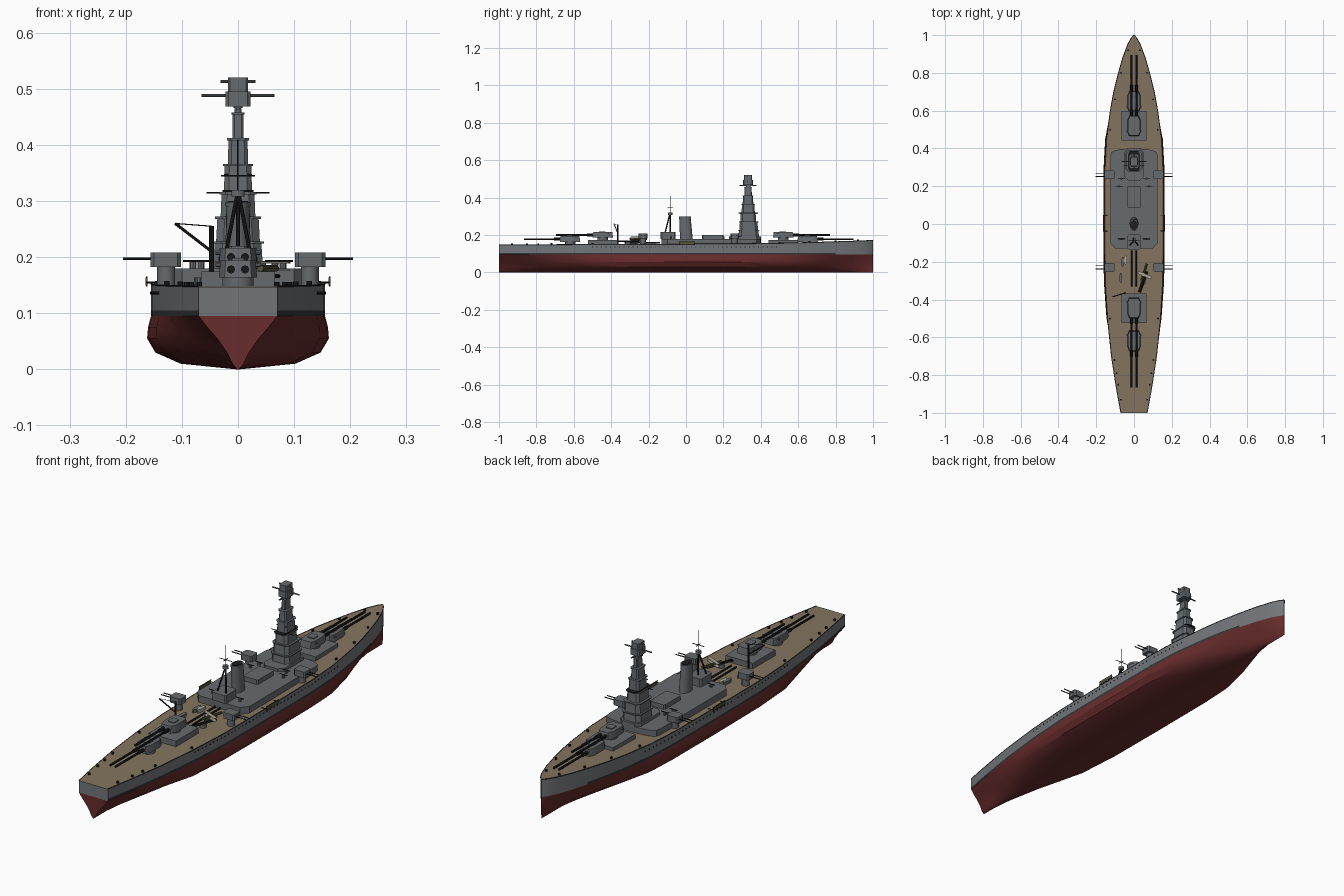
import bpy, bmesh, math
from mathutils import Vector

if "Cube" in bpy.data.objects:
    bpy.data.objects.remove(bpy.data.objects["Cube"])


def material(name, r, g, b):
    m = bpy.data.materials.new(name)
    m.use_nodes = True
    m.diffuse_color = (r, g, b, 1)
    m.node_tree.nodes["Principled BSDF"].inputs["Base Color"].default_value = (r, g, b, 1)
    return m


HULL = material("hull grey", .17, .18, .19)
RED = material("bottom red", .14, .025, .025)
BOOT = material("boot stripe", .035, .037, .04)
WOOD = material("deck wood", .23, .175, .115)
GREY = material("structure grey", .135, .145, .155)
BLACK = material("fitting black", .012, .012, .013)
OLIVE = material("aircraft olive", .09, .085, .04)
PALE = material("boat pale", .42, .39, .32)


def finish(name, bm, *mats, smooth=True):
    bmesh.ops.recalc_face_normals(bm, faces=bm.faces)
    me = bpy.data.meshes.new(name)
    bm.to_mesh(me)
    bm.free()
    ob = bpy.data.objects.new(name, me)
    bpy.context.collection.objects.link(ob)
    for m in mats:
        me.materials.append(m)
    if smooth:
        bpy.ops.object.select_all(action='DESELECT')
        bpy.context.view_layer.objects.active = ob
        ob.select_set(True)
        bpy.ops.object.shade_smooth_by_angle(angle=math.radians(32))
    return ob


def loft(bm, rings, caps=True):
    """Skin a list of closed rings."""
    vr = [[bm.verts.new(p) for p in r] for r in rings]
    n = len(vr[0])
    for a, b in zip(vr, vr[1:]):
        for i in range(n):
            bm.faces.new((a[i], a[(i + 1) % n], b[(i + 1) % n], b[i]))
    if caps:
        bm.faces.new(vr[0])
        bm.faces.new(vr[-1])


def prism(name, plan, z0, z1, mat, taper=1.0, shift=0.0):
    cy = sum(p[1] for p in plan) / len(plan)
    bm = bmesh.new()
    loft(bm, [[(x, y, z0) for x, y in plan],
              [(x * taper, cy + (y - cy) * taper + shift, z1) for x, y in plan]])
    return finish(name, bm, mat)


def rect(hw, y0, y1, c=0.0, x=0.0):
    """Rectangle plan with optional cut corners."""
    if not c:
        return [(x - hw, y0), (x + hw, y0), (x + hw, y1), (x - hw, y1)]
    return [(x - hw + c, y0), (x + hw - c, y0), (x + hw, y0 + c), (x + hw, y1 - c),
            (x + hw - c, y1), (x - hw + c, y1), (x - hw, y1 - c), (x - hw, y0 + c)]


def oval(rx, ry, cy, n=20, x=0.0):
    return [(x + rx * math.cos(2 * math.pi * i / n), cy + ry * math.sin(2 * math.pi * i / n))
            for i in range(n)]


def spars(name, segs, r, mat, n=8):
    """Round bars between pairs of points."""
    bm = bmesh.new()
    for a, b in segs:
        a, b = Vector(a), Vector(b)
        q = (b - a).to_track_quat('Z', 'Y')
        ring = [q @ Vector((r * math.cos(2 * math.pi * i / n), r * math.sin(2 * math.pi * i / n), 0))
                for i in range(n)]
        loft(bm, [[a + p for p in ring], [b + p for p in ring]])
    return finish(name, bm, mat)


# Hull: stations of (y, half beam), blended from a V at the ends to a bulged middle
STATIONS = [(-1, .07), (-.93, .083), (-.85, .097), (-.7, .12), (-.5, .141), (-.3, .153),
            (0, .155), (.3, .154), (.45, .146), (.6, .126), (.7, .108), (.8, .083),
            (.88, .06), (.95, .034), (.985, .015), (1, .002)]
LEVELS = [(.095, 1, 1), (.075, 1.035, .78), (.055, 1.045, .53), (.03, .95, .28),
          (.01, .66, .14), (0, .02, .02)]


def half_beam(y):
    for (a, wa), (b, wb) in zip(STATIONS, STATIONS[1:]):
        if a <= y <= b:
            return wa + (wb - wa) * (y - a) / (b - a)


def deck_z(y):
    return .151 + (.02 * y * y if y > 0 else .004 * y)


rings = []
for y, w in STATIONS:
    t = min(1, (1 - abs(y)) / .55)
    t = t * t * (3 - 2 * t)
    side = [(w, deck_z(y)), (w, .105)]
    side += [(w * (v + (full - v) * t), z) for z, full, v in LEVELS]
    rings.append([(x, y, z) for x, z in side] + [(-x, y, z) for x, z in reversed(side)])
bm = bmesh.new()
loft(bm, rings)
# Split the flat transom at the paint line
bmesh.ops.bisect_plane(bm, geom=bm.verts[:] + bm.edges[:] + bm.faces[:],
                       plane_co=(0, 0, .095), plane_no=(0, 0, 1))
bm.normal_update()
for f in bm.faces:
    c = f.calc_center_median()
    if abs(f.normal.z) > .9 and c.z > .13:
        f.material_index = 3
    elif c.z < .095:
        f.material_index = 1
    elif c.z < .105 and -.99 < c.y < .8:
        f.material_index = 2
finish("hull", bm, HULL, RED, BOOT, WOOD)

# Deck edge rail, portholes and bollards
edge, ports, bits = [], [], []
for s in (-1, 1):
    pts = [(s * w, y, deck_z(y) + .001) for y, w in STATIONS]
    edge += list(zip(pts, pts[1:]))
    for i in range(42):
        y = -.5 + i * .024
        w = half_beam(y)
        ports.append(((s * (w - .003), y, .136), (s * (w + .0015), y, .136)))
    for y in (-.93, -.85, -.79, -.72, -.5, .5, .66, .8, .92):
        x = s * (half_beam(y) - .014)
        bits.append(((x, y, .145), (x, y, deck_z(y) + .008)))
spars("deck_edge", edge, .0015, BOOT, 4)
spars("portholes", ports, .003, BLACK, 6)
spars("bollards", bits, .005, BLACK)

# Superstructure deck with a rounded forward end
front = [(.125 * math.cos(a), .36 + .04 * math.sin(a) ** .6)
         for a in [math.pi * i / 12 for i in range(1, 12)]]
prism("superstructure_deck", [(-.1, -.13), (.1, -.13), (.125, -.1), (.125, .36)] + front
      + [(-.125, .36), (-.125, -.1)], .145, .18, GREY)
prism("midship_house", rect(.036, .085, .2, .006), .18, .2, GREY)
prism("aft_house", rect(.034, -.135, -.055, .006), .18, .215, GREY)
prism("forward_house", rect(.05, .23, .4, .02), .18, .193, GREY)

# Stepped bridge tower
TIERS = [(.044, .28, .39, .19, .228), (.039, .285, .385, .228, .272),
         (.031, .29, .375, .272, .316), (.025, .297, .368, .32, .366),
         (.018, .303, .36, .366, .412), (.01, .312, .352, .412, .458),
         (.006, .32, .344, .458, .47)]
for i, (hw, y0, y1, z0, z1) in enumerate(TIERS):
    prism(f"tower_tier_{i + 1}", rect(hw, y0, y1, hw * .35), z0, z1, GREY, .94)
    prism(f"tower_ledge_{i + 1}", rect(hw + .002, y0 - .002, y1 + .002, hw * .35), z1 - .004, z1, GREY)
prism("tower_platform", rect(.028, .28, .385, .01), .316, .32, BLACK)
prism("tower_head", rect(.022, .305, .358, .005), .468, .495, GREY)
prism("tower_cap", rect(.018, .309, .354, .004), .495, .52, GREY)
spars("rangefinder", [((-.065, .33, .488), (.065, .33, .488))], .003, GREY)
spars("tower_arms", [((-.031, .33, .513), (.031, .33, .513)), ((0, .285, .465), (0, .378, .465))],
      .003, GREY)
spars("tower_yards", [((-.056, .31, .315), (.056, .31, .315)),
                      ((-.025, .3, .347), (.025, .3, .347))], .0015, BLACK, 5)

# Raked funnel
prism("funnel", oval(.023, .034, .002), .18, .297, GREY, .9, -.008)
prism("funnel_rim", oval(.022, .032, -.006), .29, .298, GREY)
prism("funnel_opening", oval(.018, .027, -.006), .298, .3, BLACK)

# Tripod mast
top = (0, -.085, .318)
spars("tripod_mast", [((0, -.085, .2), top), ((-.027, -.12, .18), top), ((.027, -.12, .18), top)],
      .0035, BLACK)
spars("mast_pole", [(top, (0, -.085, .41)), ((-.03, -.085, .345), (.03, -.085, .345)),
                    ((0, -.1, .345), (0, -.07, .345))], .0015, BLACK, 5)
prism("mast_lookout", oval(.012, .012, -.085, 12), .308, .32, GREY)


# Main turrets: d is the way the guns point
def main_turret(label, cy, d, z, reach):
    prism(label + "_barbette", oval(.028, .028, cy), .145, z, GREY)
    plan = [(-.026, -.055), (.026, -.055), (.034, -.035), (.034, .03),
            (.024, .055), (-.024, .055), (-.034, .03), (-.034, -.035)]
    prism(label + "_house", [(x, cy + d * y) for x, y in plan], z, z + .03, GREY, .92)
    prism(label + "_hood", rect(.016, cy - .02, cy + .015, .004), z + .03, z + .034, GREY)
    spars(label + "_rangefinder", [((-.04, cy - d * .03, z + .022), (.04, cy - d * .03, z + .022))],
          .004, GREY)
    for name, y0, y1, r in (("_sleeves", .05, .085, .0075), ("_barrels", .08, reach, .0048)):
        spars(label + name, [((x, cy + d * y0, z + .014), (x, cy + d * y1, z + .014))
                             for x in (-.0125, .0125)], r, BLACK)


for label, d, low, high in (("bow", 1, .65, .52), ("stern", -1, -.62, -.445)):
    main_turret(label + "_low_turret", low, d, .164, .245)
    main_turret(label + "_high_turret", high, d, .186, .25)
    prism(label + "_turret_base", rect(.066, high - .078, high + .078), .145, .174, GREY)

# Beam turrets and side fittings, mirrored
for s, side in ((1, "left"), (-1, "right")):
    for y, end in ((.26, "fore"), (-.23, "aft")):
        label = f"{side}_{end}_beam_turret"
        prism(label + "_stand", oval(.016, .016, y, 12, s * .128), .14, .183, GREY)
        prism(label, rect(.027, y - .023, y + .023, .006, s * .129), .182, .208, GREY)
        spars(label + "_guns", [((s * .15, y + o, .197), (s * .205, y + o, .197))
                                for o in (-.009, .009)], .0022, BLACK)
    for i, (x, y) in enumerate(((.066, .24), (.08, .2), (.066, -.08))):
        prism(f"{side}_small_gun_{i}", oval(.006, .006, y, 8, s * x), .18, .192, GREY)
        spars(f"{side}_small_barrel_{i}", [((s * (x - .018), y, .193), (s * (x + .018), y, .193))],
              .002, BLACK, 6)
    # Hanging side ladder with stays
    prism(f"{side}_ladder", rect(.0015, -.035, .045, 0, s * .163), .15, .163, OLIVE)
    spars(f"{side}_ladder_frame", [((s * .163, -.037, z), (s * .163, .047, z)) for z in (.149, .164)]
          + [((s * .14, y, .155), (s * .163, y, .155)) for y in (-.037, .047)], .0018, BLACK, 5)

# Catapult rails, crane, aircraft and boats on the after deck
spars("deck_rails", [((x, -.14, .158), (x, -.33, .158)) for x in (-.012, .012)], .004, BLACK, 6)
spars("catapult", [((.025, -.36, .166), (.065, -.25, .166)), ((.032, -.362, .166), (.072, -.252, .166))],
      .004, BLACK, 6)
prism("catapult_base", oval(.014, .014, -.31, 12, .048), .148, .164, GREY)
spars("crane_post", [((-.047, -.365, .148), (-.047, -.365, .255))], .0045, BLACK)
spars("crane_jib", [((-.047, -.365, .21), (-.112, -.385, .26))], .0028, BLACK, 6)
spars("crane_stay", [((-.047, -.365, .255), (-.112, -.385, .26))], .001, BLACK, 4)
spars("aircraft_body", [((.04, -.3, .18), (.068, -.21, .18))], .006, OLIVE)
spars("aircraft_float", [((.045, -.295, .17), (.062, -.235, .17))], .004, OLIVE)
for z in (.176, .189):
    prism("aircraft_wing", [(.018, -.262), (.022, -.248), (.094, -.278), (.09, -.294)],
          z, z + .002, PALE)
for i, (x, y) in enumerate(((-.045, -.19), (-.06, -.2), (-.07, -.285))):
    prism(f"ship_boat_{i}", oval(.008, .027, y, 10, x), .15, .164, PALE if i == 0 else GREY, 1)
